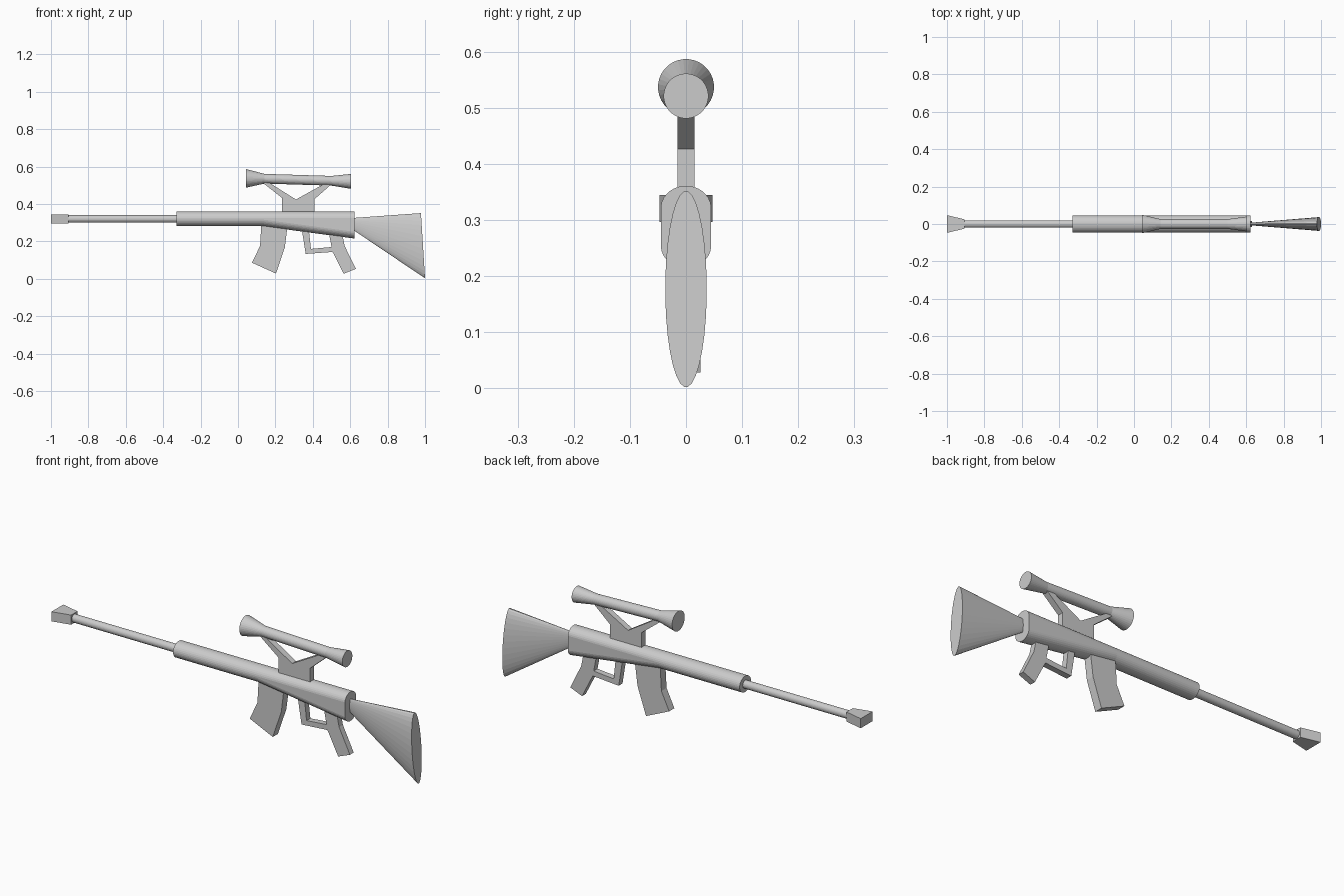
import bpy
import bmesh
from math import sin, cos, pi

cube = bpy.data.objects.get("Cube")
if cube:
    bpy.data.objects.remove(cube, do_unlink=True)

SIDES = 32

# Single flat grey for the whole model
grey = bpy.data.materials.new("light grey")
grey.use_nodes = True
grey.diffuse_color = (0.6, 0.6, 0.6, 1)
grey.node_tree.nodes["Principled BSDF"].inputs["Base Color"].default_value = grey.diffuse_color


def loft(name, rings):
    """Skin a list of vertex rings that run along x, and cap both ends."""
    bm = bmesh.new()
    loops = [[bm.verts.new(p) for p in ring] for ring in rings]
    n = len(loops[0])
    for a, b in zip(loops, loops[1:]):
        for i in range(n):
            j = (i + 1) % n
            bm.faces.new((a[i], a[j], b[j], b[i]))
    bm.faces.new(loops[0])
    bm.faces.new(loops[-1])
    bmesh.ops.recalc_face_normals(bm, faces=bm.faces)
    mesh = bpy.data.meshes.new(name)
    bm.to_mesh(mesh)
    bm.free()
    mesh.materials.append(grey)
    obj = bpy.data.objects.new(name, mesh)
    bpy.context.collection.objects.link(obj)
    return obj


def oval(x, z, ry, rz, drop=0, lean=0):
    """Oval across x; drop lowers its bottom half, lean tips its plane."""
    ring = []
    for i in range(SIDES):
        a = 2 * pi * (i + 0.5) / SIDES
        ring.append((x - lean * sin(a), ry * cos(a),
                     z + rz * sin(a) - (drop if sin(a) < 0 else 0)))
    return ring


def box_ring(x, ry, z0, z1):
    return [(x, -ry, z0), (x, ry, z0), (x, ry, z1), (x, -ry, z1)]


def plate(name, outline, y0, y1):
    """Side outline in x and z, given thickness across y."""
    return loft(name, [[(x, y, z) for x, z in outline] for y in (y0, y1)])


# Barrel and flared muzzle
loft("barrel", [oval(-0.93, 0.32, 0.02, 0.02), oval(-0.3, 0.32, 0.02, 0.02)])
loft("muzzle", [box_ring(-1, 0.047, 0.297, 0.345), box_ring(-0.906, 0.025, 0.297, 0.345)])

# Receiver: round in front, deepening towards the rear
loft("receiver", [oval(-0.328, 0.321, 0.045, 0.04),
                  oval(0.13, 0.321, 0.045, 0.04),
                  oval(0.623, 0.321, 0.045, 0.04, drop=0.066)])

# Shoulder stock
loft("stock", [oval(0.61, 0.295, 0.006, 0.03),
               oval(0.989, 0.177, 0.037, 0.175, lean=0.011)])

# Scope with flared ends
loft("scope", [oval(0.042, 0.537, 0.05, 0.05),
               oval(0.142, 0.535, 0.026, 0.026),
               oval(0.5, 0.524, 0.026, 0.026),
               oval(0.605, 0.521, 0.04, 0.04)])

# Y-shaped scope mount
plate("scope_mount", [(0.235, 0.345), (0.41, 0.345), (0.41, 0.427), (0.505, 0.51),
                      (0.465, 0.51), (0.31, 0.424), (0.165, 0.515),
                      (0.13, 0.515), (0.235, 0.433)], -0.015, 0.015)

# Curved magazine
plate("magazine", [(0.125, 0.3), (0.267, 0.3), (0.25, 0.166), (0.203, 0.028),
                   (0.075, 0.086), (0.118, 0.176)], -0.015, 0.026)

# Grip and trigger guard
plate("grip", [(0.485, 0.25), (0.555, 0.25), (0.57, 0.176), (0.63, 0.053),
               (0.565, 0.027), (0.505, 0.145)], -0.015, 0.015)
plate("trigger_guard", [(0.34, 0.27), (0.362, 0.133), (0.51, 0.144), (0.502, 0.17),
                        (0.39, 0.16), (0.378, 0.27)], -0.015, 0.015)
